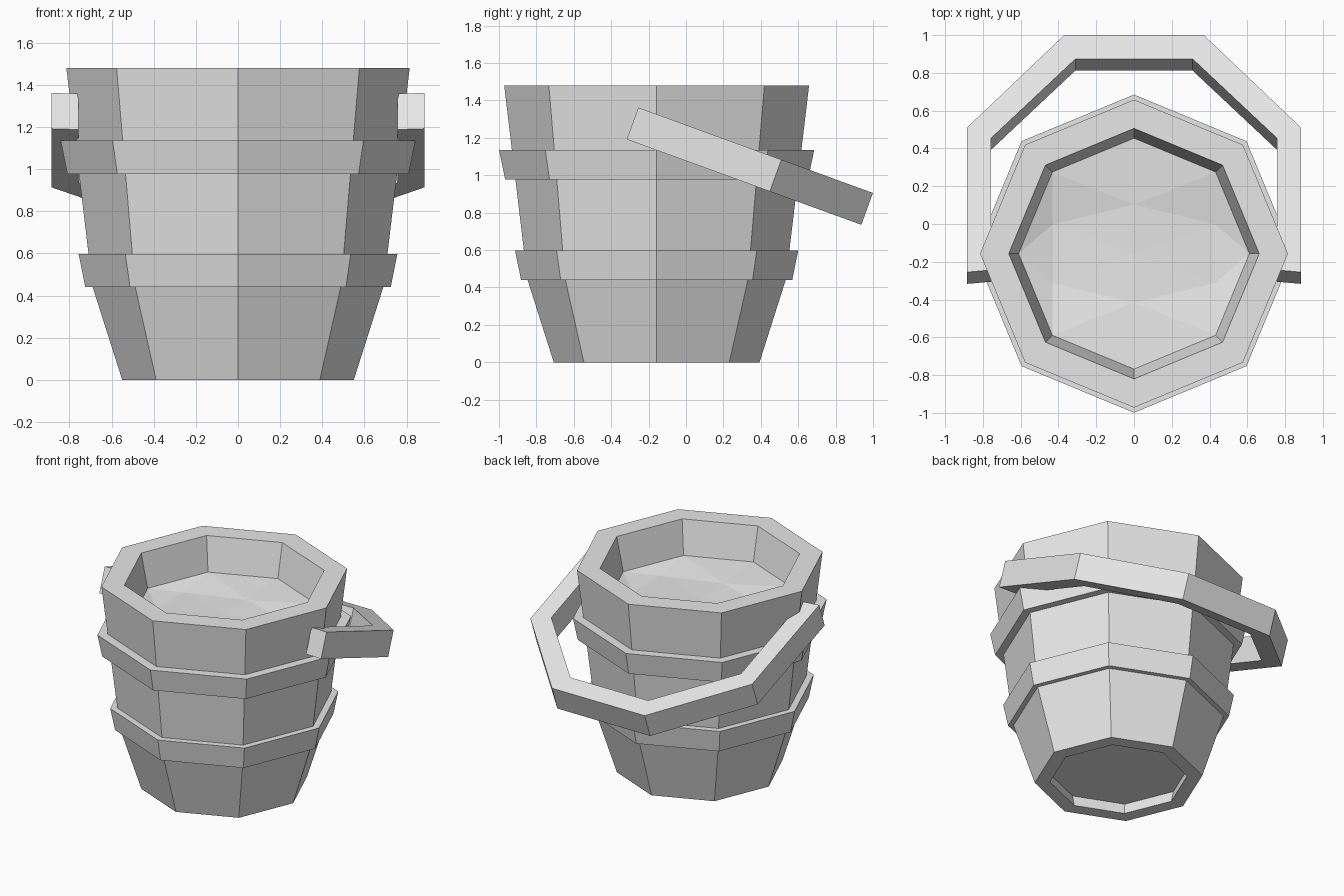
import bpy, bmesh
from math import cos, sin, pi, radians
from mathutils import Matrix, Vector

cube = bpy.data.objects.get("Cube")
if cube:
    bpy.data.objects.remove(cube)

SIDES = 8
CENTRE_Y = -0.157

grey = bpy.data.materials.new("plain grey")
grey.use_nodes = True
colour = (0.8, 0.8, 0.8, 1)
grey.diffuse_color = colour
grey.node_tree.nodes["Principled BSDF"].inputs["Base Color"].default_value = colour


def finish(name, bm, recalc=True):
    if recalc:
        bmesh.ops.recalc_face_normals(bm, faces=bm.faces)
    mesh = bpy.data.meshes.new(name)
    bm.to_mesh(mesh)
    bm.free()
    mesh.materials.append(grey)
    obj = bpy.data.objects.new(name, mesh)
    bpy.context.scene.collection.objects.link(obj)
    return obj


def corner(i, r, z):
    a = 2 * pi * i / SIDES
    return Vector((r * cos(a), r * sin(a), z))


def lathe(name, profile):
    """Closed ring: sweep a closed (radius, z) profile round the octagon."""
    bm = bmesh.new()
    rings = [[bm.verts.new(corner(i, r, z)) for i in range(SIDES)]
             for r, z in profile]
    for k, low in enumerate(rings):
        high = rings[(k + 1) % len(rings)]
        for i in range(SIDES):
            j = (i + 1) % SIDES
            bm.faces.new((low[i], low[j], high[j], high[i]))
    obj = finish(name, bm)
    obj.location.y = CENTRE_Y
    return obj


# Bucket wall with thick rim and flared sides
lathe("bucket_wall", [(0.55, 0), (0.69, 0.44), (0.71, 0.6), (0.815, 1.48),
                      (0.663, 1.48), (0.61, 1.235), (0.47, 0.09), (0.45, 0)])

# Two hoops standing out from the wall
for name, z, r in (("lower_hoop", 0.44, 0.725), ("upper_hoop", 0.977, 0.81)):
    lathe(name, [(r, z), (r + 0.032, z + 0.158),
                 (r - 0.07, z + 0.158), (r - 0.07, z)])

# Recessed floor
bm = bmesh.new()
bm.faces.new([bm.verts.new(corner(-i, 0.47, 0.08)) for i in range(SIDES)])
finish("bucket_floor", bm, False).location.y = CENTRE_Y

# Rippled contents: one quarter of facets, mirrored both ways
bm = bmesh.new()
c0, c1, c2 = (bm.verts.new(corner(i, 0.612, 1.24)) for i in range(3))
p, q, s, o = (bm.verts.new(co) for co in (
    (0.43, 0.155, 1.2), (0, 0.26, 1.22), (0.43, 0, 1.2), (0, 0, 1.215)))
for tri in ((c0, p, s), (c0, c1, p), (c1, q, p), (c1, c2, q), (o, s, p), (o, p, q)):
    bm.faces.new(tri)
for f in bm.faces:
    f.normal_update()
    if f.normal.z < 0:
        f.normal_flip()
contents = finish("contents", bm, False)
contents.location.y = CENTRE_Y
mirror = contents.modifiers.new("mirror", "MIRROR")
mirror.use_axis = (True, True, False)

# Handle: half-octagon strip, thickened and tipped down towards the back
outer = [(0.885, 0), (0.885, 0.814), (0.37, 1.335)]
inner = [(0.757, 0.012), (0.757, 0.755), (0.31, 1.202)]


def arch(half):
    return half + [(-x, u) for x, u in reversed(half)]


bm = bmesh.new()
levels = [[[bm.verts.new((x, u, z)) for x, u in arch(half)]
           for half in (outer, inner)] for z in (0, -0.181)]
(top_out, top_in), (low_out, low_in) = levels
loop = [top_out, top_in, low_in, low_out]
for a, b in zip(loop, loop[1:] + loop[:1]):
    for i in range(len(a) - 1):
        bm.faces.new((a[i], a[i + 1], b[i + 1], b[i]))
for end in (0, -1):
    bm.faces.new([path[end] for path in loop])
bm.transform(Matrix.Translation((0, -0.255, 1.362)) @ Matrix.Rotation(radians(-20), 4, "X"))
finish("handle", bm)
